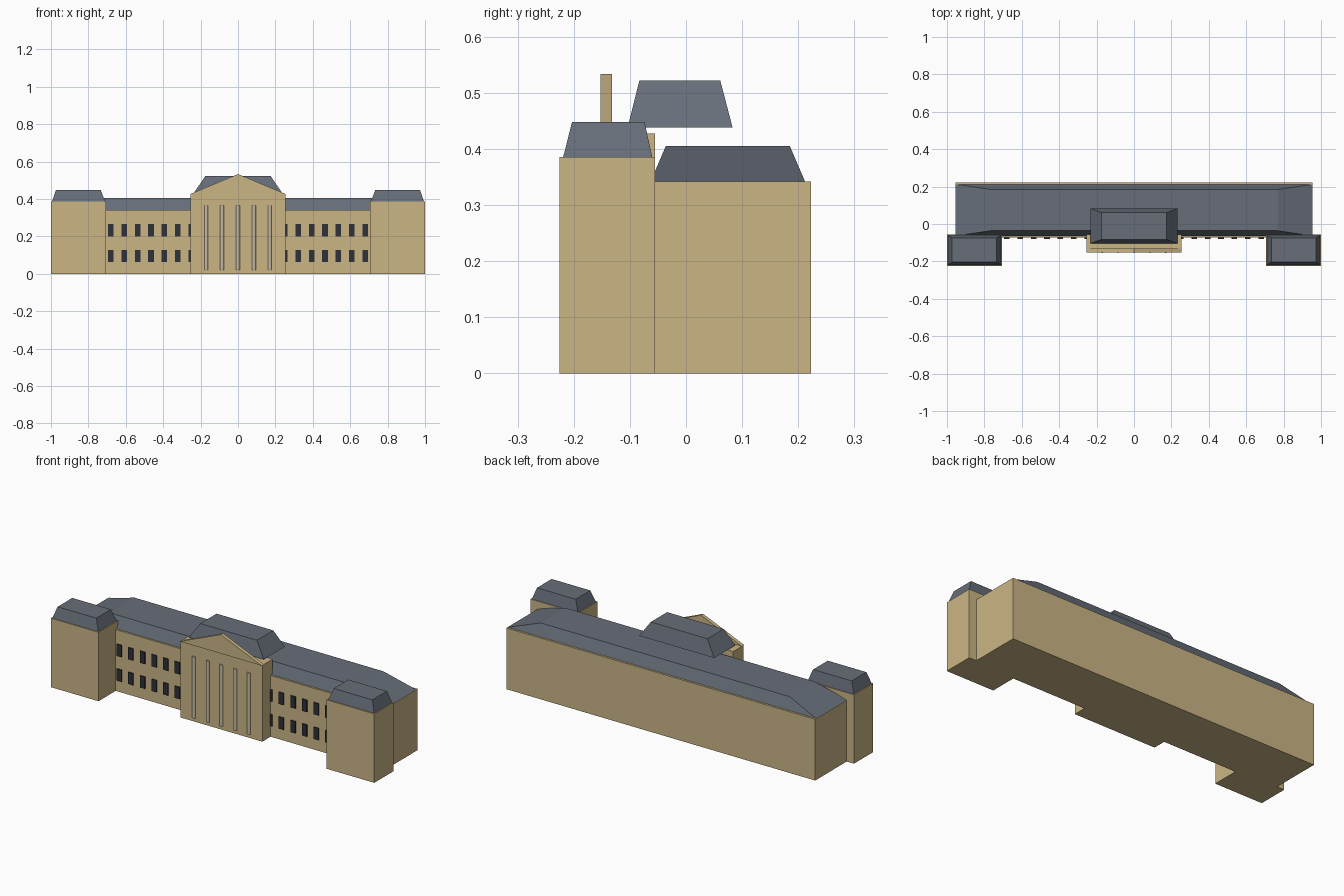
import bpy, bmesh
from mathutils import Matrix

cube = bpy.data.objects.get("Cube")
if cube:
    bpy.data.objects.remove(cube, do_unlink=True)


def material(name, r, g, b):
    m = bpy.data.materials.new(name)
    m.use_nodes = True
    m.diffuse_color = (r, g, b, 1)
    m.node_tree.nodes["Principled BSDF"].inputs["Base Color"].default_value = (r, g, b, 1)
    return m


SANDSTONE = material("sandstone", 0.60, 0.46, 0.235)
SLATE = material("slate", 0.135, 0.155, 0.19)
GLASS = material("dark glass", 0.028, 0.031, 0.04)
COLUMN = material("pale stone", 0.56, 0.50, 0.36)


def finish(name, bm, mat):
    bmesh.ops.recalc_face_normals(bm, faces=bm.faces)
    mesh = bpy.data.meshes.new(name)
    bm.to_mesh(mesh)
    bm.free()
    mesh.materials.append(mat)
    obj = bpy.data.objects.new(name, mesh)
    bpy.context.collection.objects.link(obj)
    return obj


def frustum(name, mat, base, top, z0, z1):
    """Block between two rectangles (x0, x1, y0, y1) at heights z0 and z1."""
    bm = bmesh.new()
    bmesh.ops.create_cube(bm, size=1)
    for v in bm.verts:
        x0, x1, y0, y1 = top if v.co.z > 0 else base
        v.co = (x1 if v.co.x > 0 else x0,
                y1 if v.co.y > 0 else y0,
                z1 if v.co.z > 0 else z0)
    return finish(name, bm, mat)


def box(name, mat, rect, z0, z1):
    return frustum(name, mat, rect, rect, z0, z1)


# Main range and its hipped roof
box("main_range", SANDSTONE, (-0.955, 0.955, -0.073, 0.223), 0, 0.342)
frustum("main_roof", SLATE, (-0.953, 0.953, -0.063, 0.212),
        (-0.77, 0.77, -0.036, 0.185), 0.342, 0.405)

# End pavilions, windows on either side
for side, s in (("left", 1), ("right", -1)):
    def span(a, b):
        return (a, b) if s > 0 else (-b, -a)

    box(side + "_pavilion", SANDSTONE, (*span(0.705, 1.0), -0.225, -0.055), 0, 0.385)
    frustum(side + "_pavilion_roof", SLATE, (*span(0.71, 0.995), -0.219, -0.06),
            (*span(0.734, 0.973), -0.203, -0.074), 0.385, 0.448)
    for floor, z in (("lower", 0.062), ("upper", 0.2)):
        for i in range(7):
            x = 0.25 + i * 0.0717
            box(f"{side}_{floor}_window_{i + 1}", GLASS,
                (*span(x - 0.015, x + 0.015), -0.079, -0.071), z, z + 0.066)

# Central portico with gable
box("portico", SANDSTONE, (-0.253, 0.253, -0.146, -0.055), 0, 0.427)
bm = bmesh.new()
front = bm.faces.new([bm.verts.new((x, -0.152, z))
                      for x, z in ((-0.253, 0.427), (0.253, 0.427), (0, 0.533))])
ext = bmesh.ops.extrude_face_region(bm, geom=[front], use_keep_orig=True)
bmesh.ops.translate(bm, vec=(0, 0.02, 0),
                    verts=[g for g in ext["geom"] if isinstance(g, bmesh.types.BMVert)])
finish("pediment", bm, SANDSTONE)

# Engaged columns
for i in range(5):
    bm = bmesh.new()
    bmesh.ops.create_cone(bm, cap_ends=True, segments=12, radius1=0.0105, radius2=0.0105,
                          depth=0.343,
                          matrix=Matrix.Translation(((i - 2) * 0.085, -0.144, 0.1925)))
    col = finish(f"column_{i + 1}", bm, COLUMN)
    for p in col.data.polygons:
        p.use_smooth = abs(p.normal.z) < 0.5

# Raised central roof
frustum("central_roof", SLATE, (-0.232, 0.232, -0.104, 0.083),
        (-0.175, 0.175, -0.083, 0.061), 0.438, 0.522)
